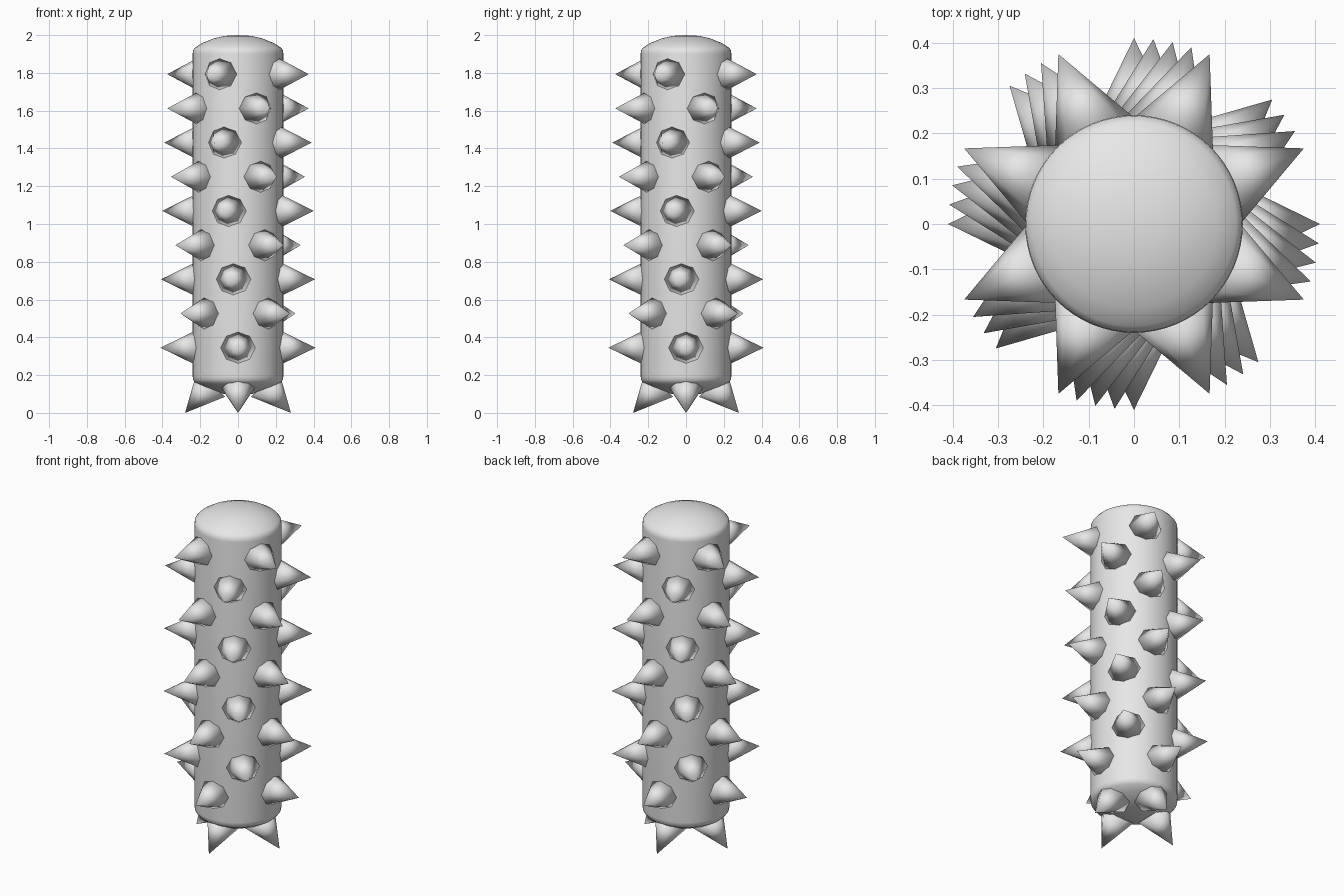
import bpy
import bmesh
from math import pi, sin, cos, radians
from mathutils import Matrix, Vector

cube = bpy.data.objects.get("Cube")
if cube:
    bpy.data.objects.remove(cube, do_unlink=True)

grey = bpy.data.materials.new("light_grey")
grey.use_nodes = True
GREY = (0.8, 0.8, 0.8, 1)
grey.diffuse_color = GREY
grey.node_tree.nodes["Principled BSDF"].inputs["Base Color"].default_value = GREY


def add_object(name, bm):
    bmesh.ops.recalc_face_normals(bm, faces=bm.faces)
    for face in bm.faces:
        face.smooth = True
    mesh = bpy.data.meshes.new(name)
    bm.to_mesh(mesh)
    bm.free()
    mesh.materials.append(grey)
    obj = bpy.data.objects.new(name, mesh)
    bpy.context.collection.objects.link(obj)
    return obj


# Body: a lathed cylinder with the same shallow dome at both ends
BOTTOM, TOP = 0.095, 2.0
dome = [(0, 0), (0.07, 0.004), (0.13, 0.018), (0.185, 0.04),
        (0.225, 0.064), (0.238, 0.08), (0.24, 0.1)]
profile = [(r, BOTTOM + h) for r, h in dome]
profile += [(r, TOP - h) for r, h in reversed(dome)]
bm = bmesh.new()
verts = [bm.verts.new((r, 0, z)) for r, z in profile]
edges = [bm.edges.new(pair) for pair in zip(verts, verts[1:])]
bmesh.ops.spin(bm, geom=verts + edges, cent=(0, 0, 0), axis=(0, 0, 1),
               angle=2 * pi, steps=64, use_duplicate=False)
bmesh.ops.remove_doubles(bm, verts=bm.verts, dist=0.0005)
add_object("body", bm)


def add_spike(name, tip, direction, length=0.205, radius=0.1):
    """Eight-sided cone whose point sits at tip."""
    bm = bmesh.new()
    bmesh.ops.create_cone(bm, cap_ends=True, segments=8, radius1=radius,
                          radius2=0, depth=length)
    bmesh.ops.remove_doubles(bm, verts=bm.verts, dist=0.0001)
    bmesh.ops.translate(bm, verts=bm.verts, vec=(0, 0, -length / 2))
    turn = direction.to_track_quat('Z', 'Y').to_matrix().to_4x4()
    bmesh.ops.transform(bm, verts=bm.verts,
                        matrix=Matrix.Translation(tip) @ turn)
    add_object(name, bm)


# Side spikes: nine staggered rings of four, slowly twisting upwards
for row in range(9):
    z = 0.345 + row * 0.181
    for i in range(4):
        a = radians(row * 48 + i * 90)
        out = Vector((-sin(a), -cos(a), 0))
        add_spike(f"side_spike_{row + 1}_{i + 1}", out * 0.41 + Vector((0, 0, z)), out)

# Bottom spikes: four splayed down and outwards
tilt = radians(42)
for i in range(4):
    a = i * pi / 2
    out = Vector((-sin(a), -cos(a), 0))
    aim = out * sin(tilt) - Vector((0, 0, cos(tilt)))
    add_spike(f"bottom_spike_{i + 1}", out * 0.28, aim)
